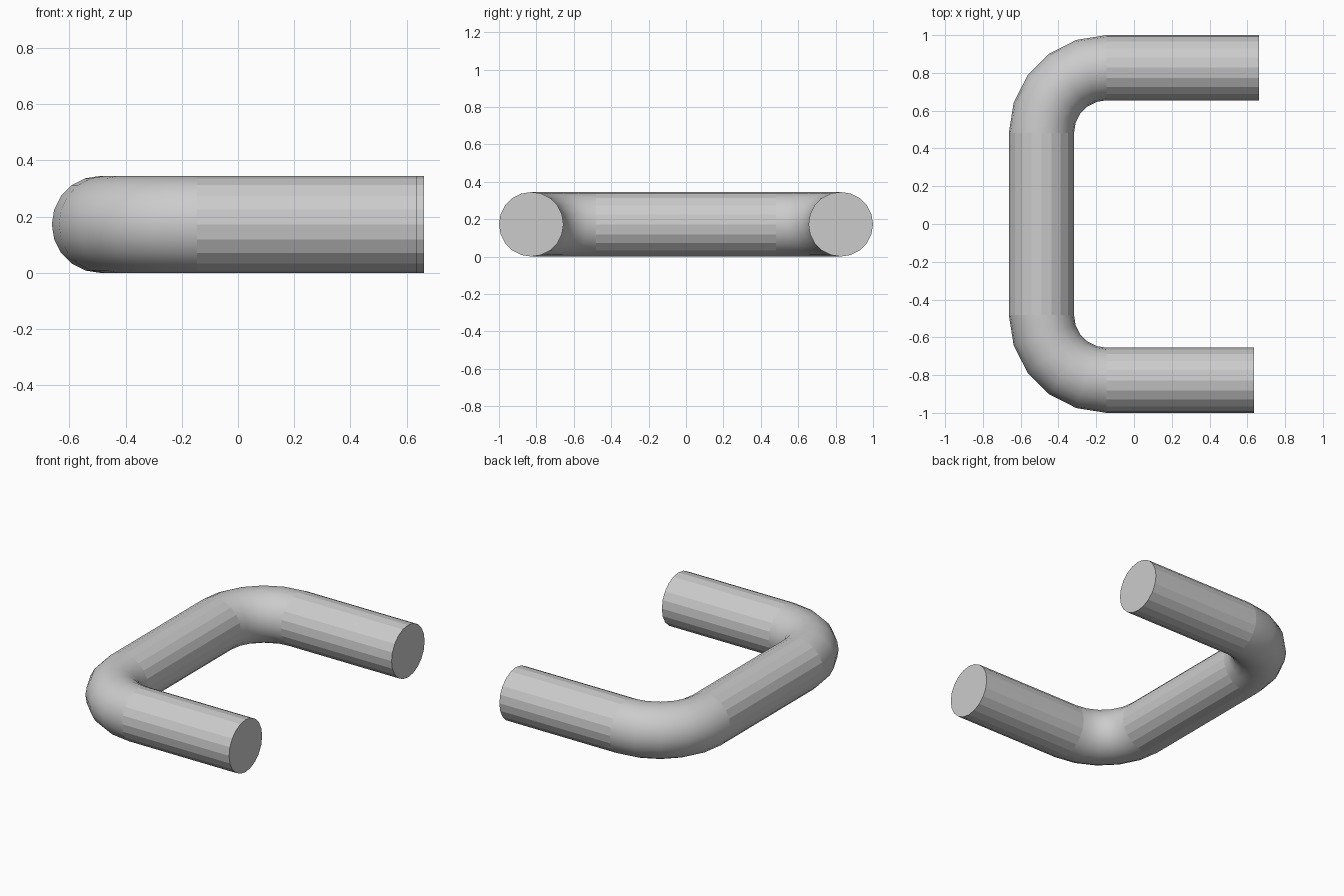
import bpy, bmesh
from math import sin, cos, pi

if "Cube" in bpy.data.objects:
    bpy.data.objects.remove(bpy.data.objects["Cube"])

R = 0.1725            # tube radius
SIDES = 20
BEND = 0.345          # centreline bend radius
BEND_STEPS = 5
CX, CY = -0.145, 0.4825   # bend centre (mirrored in y)
END_TOP, END_LOW = 0.6625, 0.635

# Centreline stations: x, y, and angle of the outward direction
path = [(END_LOW, -CY - BEND, 1.5 * pi)]
for side, a0 in ((-1, 1.5 * pi), (1, pi)):
    for i in range(BEND_STEPS + 1):
        a = a0 - i * pi / 2 / BEND_STEPS
        path.append((CX + BEND * cos(a), side * CY + BEND * sin(a), a))
path.append((END_TOP, CY + BEND, 0.5 * pi))

bm = bmesh.new()
rings = []
for x, y, a in path:
    ring = []
    for k in range(SIDES):
        t = 2 * pi * k / SIDES
        d = R * cos(t)
        ring.append(bm.verts.new((x + d * cos(a), y + d * sin(a), R + R * sin(t))))
    rings.append(ring)

# Straight runs are faceted, bends are smooth
straight = {0, BEND_STEPS + 1, len(path) - 2}
for i in range(len(rings) - 1):
    for k in range(SIDES):
        n = (k + 1) % SIDES
        f = bm.faces.new((rings[i][k], rings[i][n], rings[i + 1][n], rings[i + 1][k]))
        f.smooth = i not in straight

# End caps
bm.faces.new(rings[0])
bm.faces.new(rings[-1])
bmesh.ops.recalc_face_normals(bm, faces=bm.faces[:])

# Keep the joints between flat and smooth parts crisp
for e in bm.edges:
    e.smooth = all(f.smooth for f in e.link_faces)

mesh = bpy.data.meshes.new("bent_tube_handle")
bm.to_mesh(mesh)
bm.free()
obj = bpy.data.objects.new("bent_tube_handle", mesh)
bpy.context.collection.objects.link(obj)
